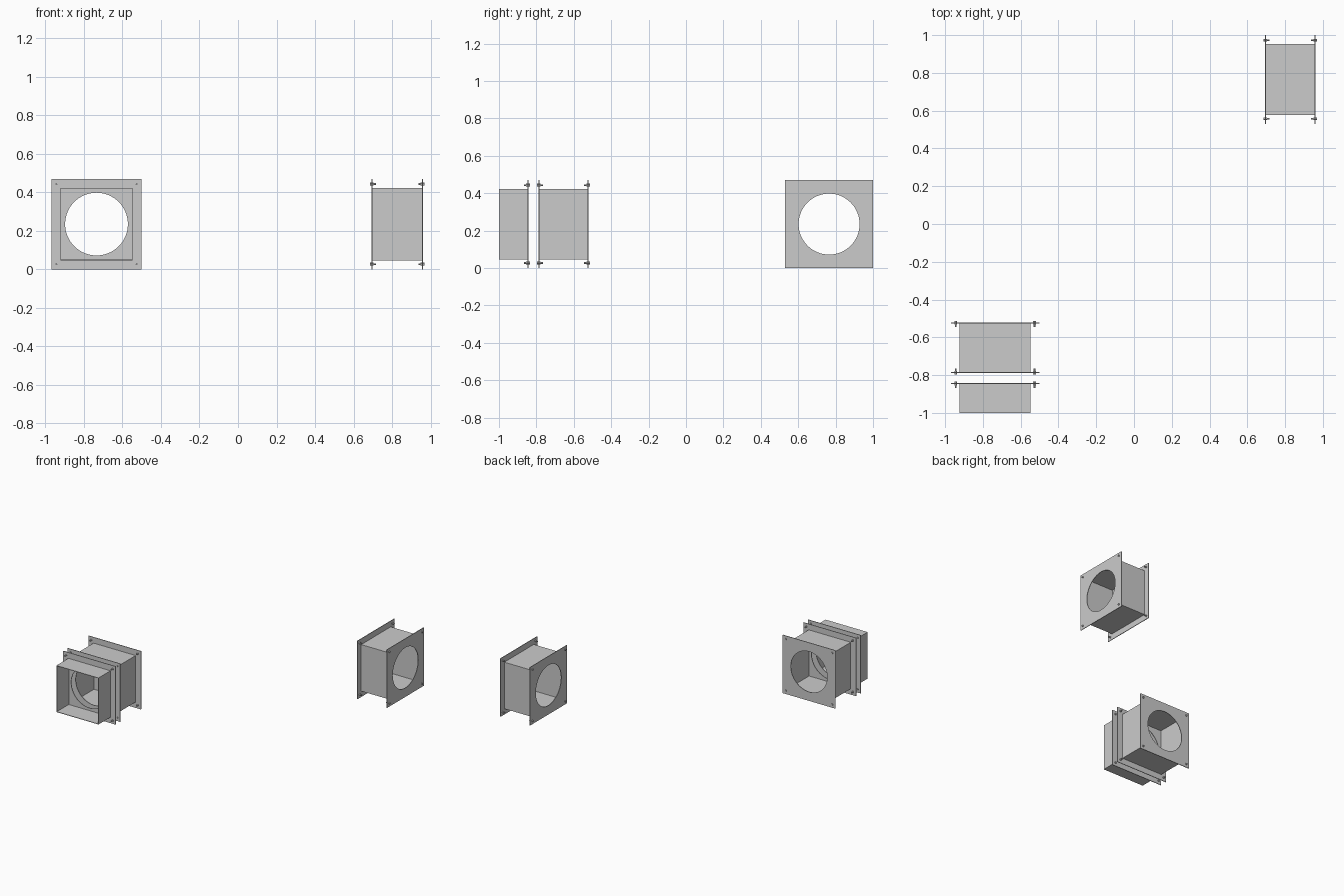
import bpy, bmesh, math
from mathutils import Matrix, Vector

if "Cube" in bpy.data.objects:
    bpy.data.objects.remove(bpy.data.objects["Cube"])

HALF, BODY, HOLE, BOLT = 0.235, 0.188, 0.163, 0.208   # half sizes, hole radius, bolt offset
PLATE, WALL, ZC = 0.005, 0.004, 0.235


def finish(name, bm, frame):
    bmesh.ops.recalc_face_normals(bm, faces=bm.faces)
    me = bpy.data.meshes.new(name)
    bm.to_mesh(me)
    bm.free()
    ob = bpy.data.objects.new(name, me)
    bpy.context.collection.objects.link(ob)
    ob.matrix_world = frame
    for p in me.polygons:
        p.use_smooth = True
    me.set_sharp_from_angle(angle=math.radians(30))
    return ob


def ring_solid(name, outer, inner, y0, y1, frame):
    """Hollow solid along y, from matching outer and inner outlines."""
    bm = bmesh.new()
    loops = [[bm.verts.new((x, y, z)) for x, z in pts]
             for pts, y in ((outer, y0), (outer, y1), (inner, y1), (inner, y0))]
    n = len(outer)
    for k in range(4):
        a, b = loops[k], loops[(k + 1) % 4]
        for i in range(n):
            j = (i + 1) % n
            bm.faces.new((a[i], a[j], b[j], b[i]))
    return finish(name, bm, frame)


def square(h):
    return [(-h, -h), (h, -h), (h, h), (-h, h)]


def flange(name, y, inward, frame):
    """Square plate with a round opening and four corner bolts."""
    n = 64
    circle = [(math.cos(2 * math.pi * i / n), math.sin(2 * math.pi * i / n)) for i in range(n)]
    outer = [(c / max(abs(c), abs(s)) * HALF, s / max(abs(c), abs(s)) * HALF) for c, s in circle]
    inner = [(c * HOLE, s * HOLE) for c, s in circle]
    ring_solid(name, outer, inner, y - PLATE / 2, y + PLATE / 2, frame)
    bm = bmesh.new()
    # outer head, shank, inner nut: (radius, sides, start, end) along the inward direction
    for r, sides, a, b in ((0.008, 6, -0.010, -0.002), (0.0045, 12, -0.002, 0.022),
                           (0.008, 6, 0.002, 0.010)):
        for sx in (-1, 1):
            for sz in (-1, 1):
                place = (Matrix.Translation((sx * BOLT, y + inward * (a + b) / 2, sz * BOLT))
                         @ Matrix.Rotation(math.pi / 2, 4, 'X'))
                bmesh.ops.create_cone(bm, cap_ends=True, segments=sides, radius1=r,
                                      radius2=r, depth=b - a, matrix=place)
    finish(name + "_bolts", bm, frame)


def duct(name, y0, y1, frame):
    ring_solid(name, square(BODY), square(BODY - WALL), y0, y1, frame)


def double_flanged(name, frame):
    """Square duct section 0.265 long, centred, flanged at both ends."""
    h = 0.132
    duct(name + "_duct", -h + PLATE / 2, h - PLATE / 2, frame)
    flange(name + "_front_flange", -h, 1, frame)
    flange(name + "_back_flange", h, -1, frame)


# long section at front left
double_flanged("left_section", Matrix.Translation((-0.735, -0.655, ZC)))

# short open-ended section in front of it
short = Matrix.Translation((-0.735, 0, ZC))
duct("short_section_duct", -1.0, -0.846, short)
flange("short_section_flange", -0.845, -1, short)

# matching section at back right, turned a quarter
double_flanged("right_section", Matrix.Translation((0.827, 0.765, ZC))
               @ Matrix.Rotation(math.pi / 2, 4, 'Z'))
